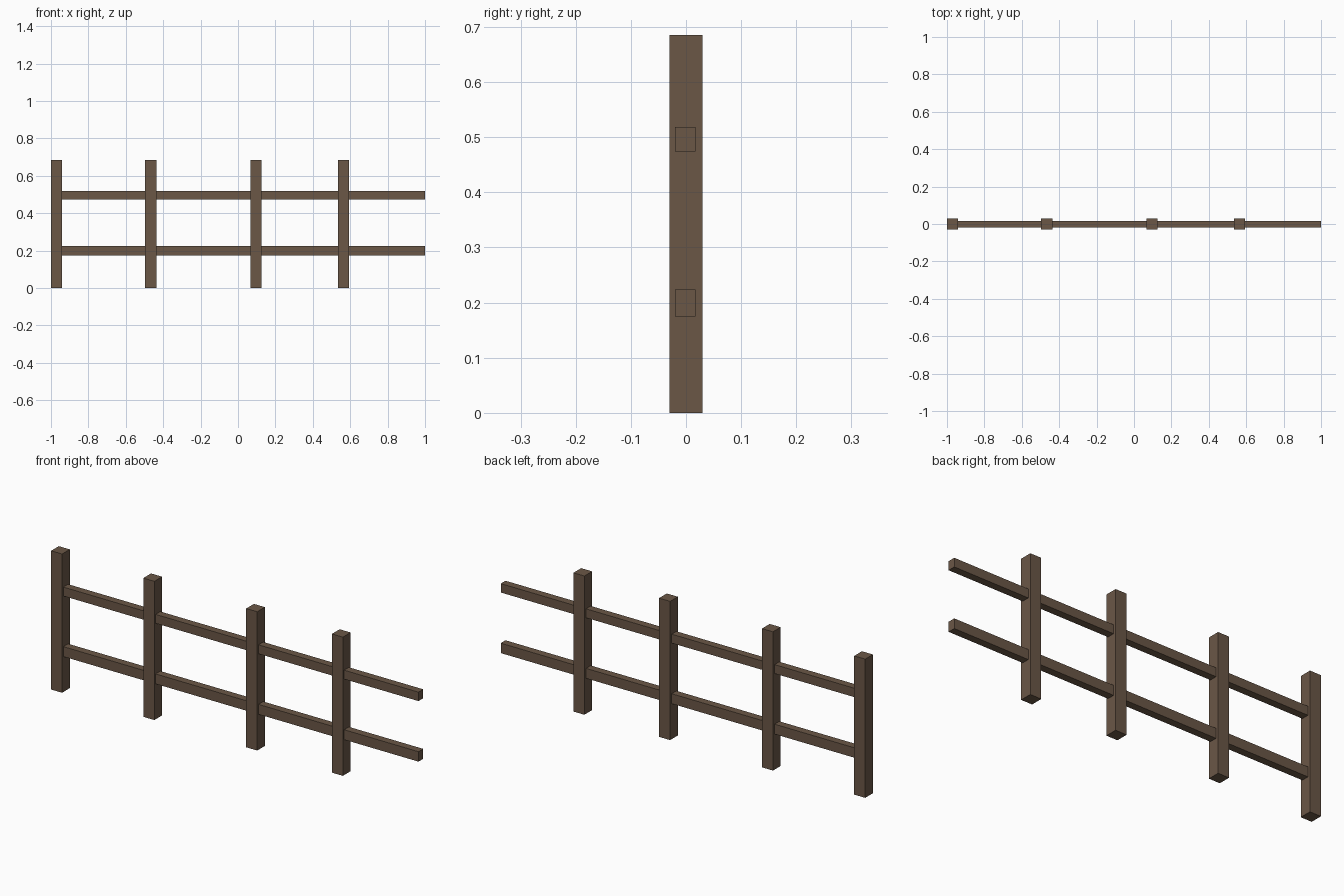
import bpy

if "Cube" in bpy.data.objects:
    bpy.data.objects.remove(bpy.data.objects["Cube"])

wood = bpy.data.materials.new("brown_wood")
wood.diffuse_color = (0.145, 0.095, 0.062, 1)
wood.use_nodes = True
wood.node_tree.nodes["Principled BSDF"].inputs["Base Color"].default_value = wood.diffuse_color


def box(name, lo, hi):
    size = [b - a for a, b in zip(lo, hi)]
    centre = [(a + b) / 2 for a, b in zip(lo, hi)]
    bpy.ops.mesh.primitive_cube_add(size=1, location=centre)
    ob = bpy.context.object
    ob.name = name
    ob.scale = size
    bpy.ops.object.transform_apply(location=False, rotation=False, scale=True)
    ob.data.materials.append(wood)
    return ob


# Upright square posts, unevenly spaced
HALF = 0.03
HEIGHT = 0.685
for i, x in enumerate((-0.97, -0.466, 0.096, 0.564), 1):
    box(f"fence_post_{i}", (x - HALF, -HALF, 0), (x + HALF, HALF, HEIGHT))

# Two long rails running through the posts and past the last one
for name, z0, z1 in (("lower_rail", 0.175, 0.224), ("upper_rail", 0.474, 0.518)):
    box(name, (-0.97, -0.02, z0), (1.0, 0.017, z1))
